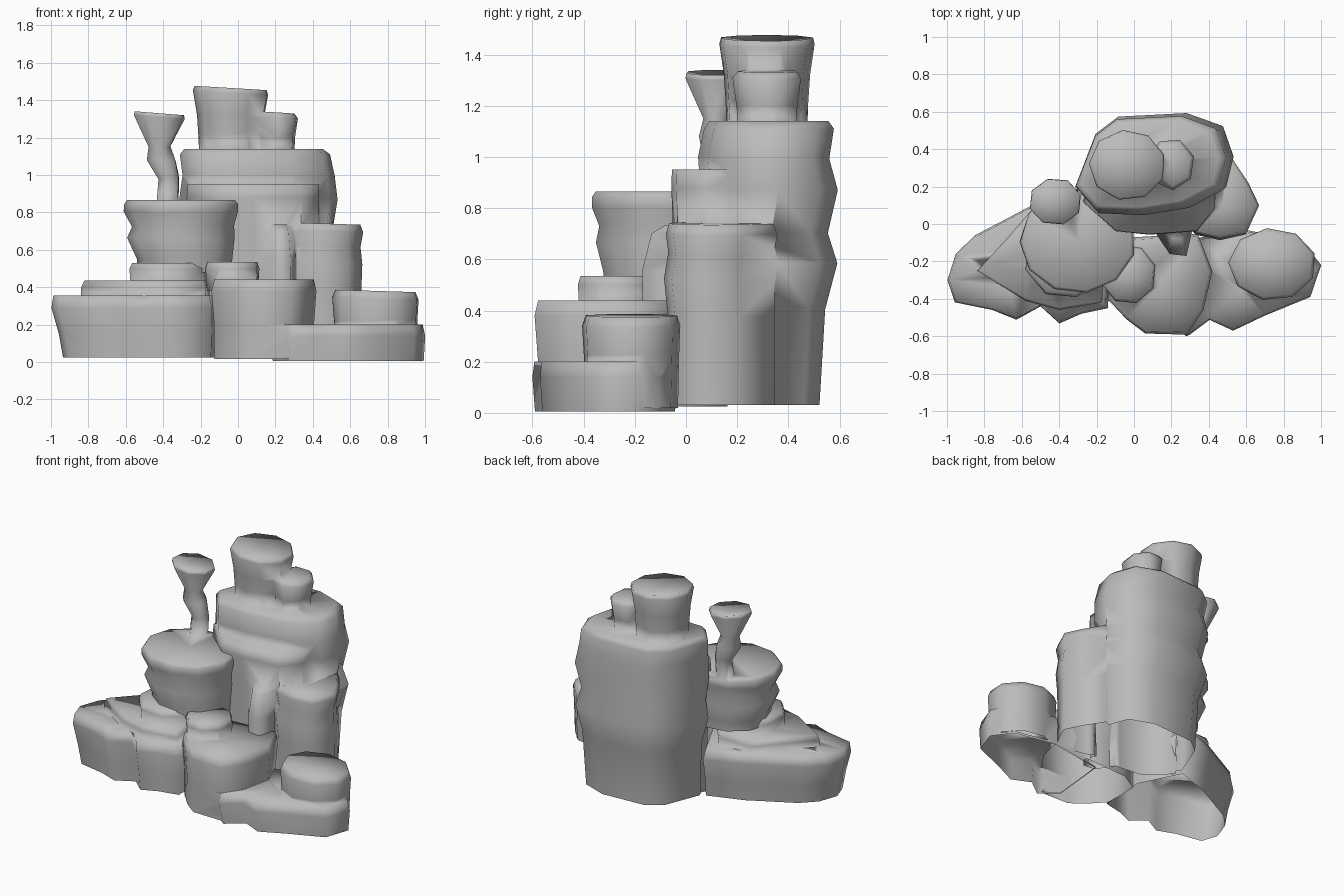
import bpy
import bmesh
import math
import random

random.seed(4)

old = bpy.data.objects.get("Cube")
if old:
    bpy.data.objects.remove(old, do_unlink=True)

# One stone colour for the whole formation
stone = bpy.data.materials.new("grey stone")
stone.use_nodes = True
GREY = (.5, .5, .5, 1)
stone.diffuse_color = GREY
stone.node_tree.nodes["Principled BSDF"].inputs["Base Color"].default_value = GREY


def oval(cx, cy, rx, ry, sides=9, turn=.3):
    """Outline of a roundish boulder."""
    steps = [turn + math.tau * i / sides for i in range(sides)]
    return [(cx + rx * math.cos(a), cy + ry * math.sin(a)) for a in steps]


def rock(name, outline, rings, tilt=0, rough=.008, dome=0):
    """Loft a counter-clockwise outline through rings of (height, scale, shift x, shift y).

    The shifts are optional; the rock is capped at both ends.
    """
    count = len(outline)
    cx = sum(p[0] for p in outline) / count
    cy = sum(p[1] for p in outline) / count
    bm = bmesh.new()
    loops = []
    for level, (z, scale, *shift) in enumerate(rings):
        sx, sy = (shift + [0, 0])[:2]
        near_top = level >= len(rings) - 2
        loop = []
        for x, y in outline:
            wobble = random.uniform(-rough, rough) if 0 < level < len(rings) - 1 else 0
            px = cx + (x - cx) * (scale + wobble) + sx
            py = cy + (y - cy) * (scale + wobble) + sy
            rise = tilt * (px - cx) if near_top else wobble
            loop.append(bm.verts.new((px, py, z + rise)))
        loops.append(loop)
    for low, high in zip(loops, loops[1:]):
        for i in range(count):
            j = (i + 1) % count
            bm.faces.new((low[i], low[j], high[j], high[i]))
    crown = bm.verts.new((cx + sx, cy + sy, z + dome))
    for i in range(count):
        bm.faces.new((loops[-1][i], loops[-1][(i + 1) % count], crown))
    bm.faces.new(loops[0][::-1])
    mesh = bpy.data.meshes.new(name)
    bm.to_mesh(mesh)
    bm.free()
    mesh.materials.append(stone)
    obj = bpy.data.objects.new(name, mesh)
    bpy.context.collection.objects.link(obj)
    return obj


def formation(name, *rocks):
    """Weld touching rocks into one hollow shell that is open underneath."""
    body, *others = rocks
    body.name = name
    for other in others:
        union = body.modifiers.new("weld", "BOOLEAN")
        union.operation = "UNION"
        union.solver = "EXACT"
        union.object = other
    graph = bpy.context.evaluated_depsgraph_get()
    mesh = bpy.data.meshes.new_from_object(body.evaluated_get(graph))
    body.modifiers.clear()
    body.data = mesh
    for other in others:
        bpy.data.objects.remove(other, do_unlink=True)
    bm = bmesh.new()
    bm.from_mesh(mesh)
    bm.normal_update()
    lowest = min(v.co.z for v in bm.verts)
    floor = [f for f in bm.faces if f.normal.z < -.9 and f.calc_center_median().z < lowest + .03]
    bmesh.ops.delete(bm, geom=floor, context="FACES")
    bmesh.ops.triangulate(bm, faces=[f for f in bm.faces if len(f.verts) > 4])
    bm.to_mesh(mesh)
    bm.free()
    mesh.shade_smooth()


# Tall column at the back with its ledges and summit boulders
formation(
    "back_pillar",
    rock("column",
         [(-.31, .2), (-.2, .07), (.05, .06), (.3, .1), (.49, .2), (.53, .36),
          (.47, .52), (.28, .59), (-.08, .57), (-.2, .48)],
         [(.03, .86, .01, -.03), (.4, .9, .01, -.02), (.58, 1), (.7, .94, 0, -.02), (.87, 1.01),
          (1, .97, 0, -.02), (1.11, .96, -.02), (1.14, .88, -.03)]),
    rock("front_ledge",
         [(-.28, .12), (-.1, -.04), (.08, -.06), (.34, -.04), (.44, .08), (.45, .24), (.1, .3), (-.2, .28)],
         [(.03, .88), (.45, .92), (.72, .95, .01), (.88, .98), (.95, .97)]),
    rock("right_pillar",
         [(.26, .02), (.33, -.05), (.46, -.08), (.6, -.05), (.67, .1), (.61, .22), (.52, .36), (.3, .25)],
         [(.03, .95), (.38, .95), (.53, .98, 0, -.01), (.62, .93), (.7, 1), (.74, .92)], tilt=-.03),
    rock("wedge_ledge",
         [(.11, -.04), (.19, -.16), (.28, -.17), (.31, -.04), (.2, .06)],
         [(.03, .95), (.55, 1), (.7, .85, 0, .02), (.735, .6, 0, .05)]),
    rock("summit_boulder", oval(-.035, .315, .205, .19),
         [(1.1, .84), (1.22, .87), (1.32, .9), (1.44, 1), (1.465, .96)], tilt=-.06, dome=-.02),
    rock("summit_side_boulder", oval(.2, .32, .125, .14, sides=7),
         [(1.1, .84), (1.2, .88), (1.31, 1), (1.335, .84)], tilt=-.06))

# Bowl shaped boulder and its thin flared spire
formation(
    "bowl_boulder",
    rock("bowl", oval(-.3, -.09, .31, .28, sides=11),
         [(.48, .82, .02), (.55, .84, .02), (.66, .94), (.73, .9, .01), (.8, 1), (.845, 1), (.865, .95)]),
    rock("flared_spire", oval(-.42, .12, .145, .13, sides=8),
         [(.8, .43, .04, -.01), (.98, .4, .05), (1.08, .56, .01), (1.15, .42),
          (1.31, .98), (1.33, .95)], tilt=-.08, dome=-.02))

# Stepped terrace on the left
formation(
    "left_terrace",
    rock("lower_step",
         [(-1, -.3), (-.96, -.42), (-.76, -.46), (-.63, -.51), (-.5, -.44), (-.4, -.53), (-.28, -.48),
          (-.14, -.45), (-.12, -.1), (-.27, .2), (-.53, .11), (-.85, -.06), (-.95, -.16)],
         [(.025, .92, .03), (.15, .95, .02), (.29, 1), (.355, .97)]),
    rock("middle_step",
         [(-.84, -.25), (-.58, -.41), (-.4, -.46), (-.17, -.42), (-.15, -.1), (-.3, .08), (-.55, .07), (-.68, -.08)],
         [(.3, 1), (.4, 1), (.435, .95)]),
    rock("upper_step", oval(-.37, -.18, .22, .22, sides=8),
         [(.38, .96), (.5, 1), (.53, .93)]))

# Rocks at the front and right
formation(
    "front_terrace",
    rock("front_boulder",
         [(-.14, -.4), (-.04, -.51), (.06, -.585), (.28, -.59), (.37, -.46), (.42, -.25), (.34, -.05),
          (0, -.07), (-.14, -.15)],
         [(.015, .95), (.2, .95), (.38, 1), (.44, .95)]),
    rock("front_cap", oval(-.03, -.27, .15, .16, sides=8),
         [(.38, .95), (.5, 1), (.535, .93)]),
    rock("right_base",
         [(.16, -.5), (.28, -.6), (.4, -.51), (.53, -.57), (.7, -.49), (.94, -.39), (1, -.22),
          (.9, -.09), (.6, -.03), (.2, -.1)],
         [(.005, .96, .01), (.14, 1), (.2, .97)]),
    rock("right_boulder", oval(.74, -.215, .235, .195),
         [(.02, .95), (.22, .97), (.34, 1), (.38, .93)], tilt=-.03))
